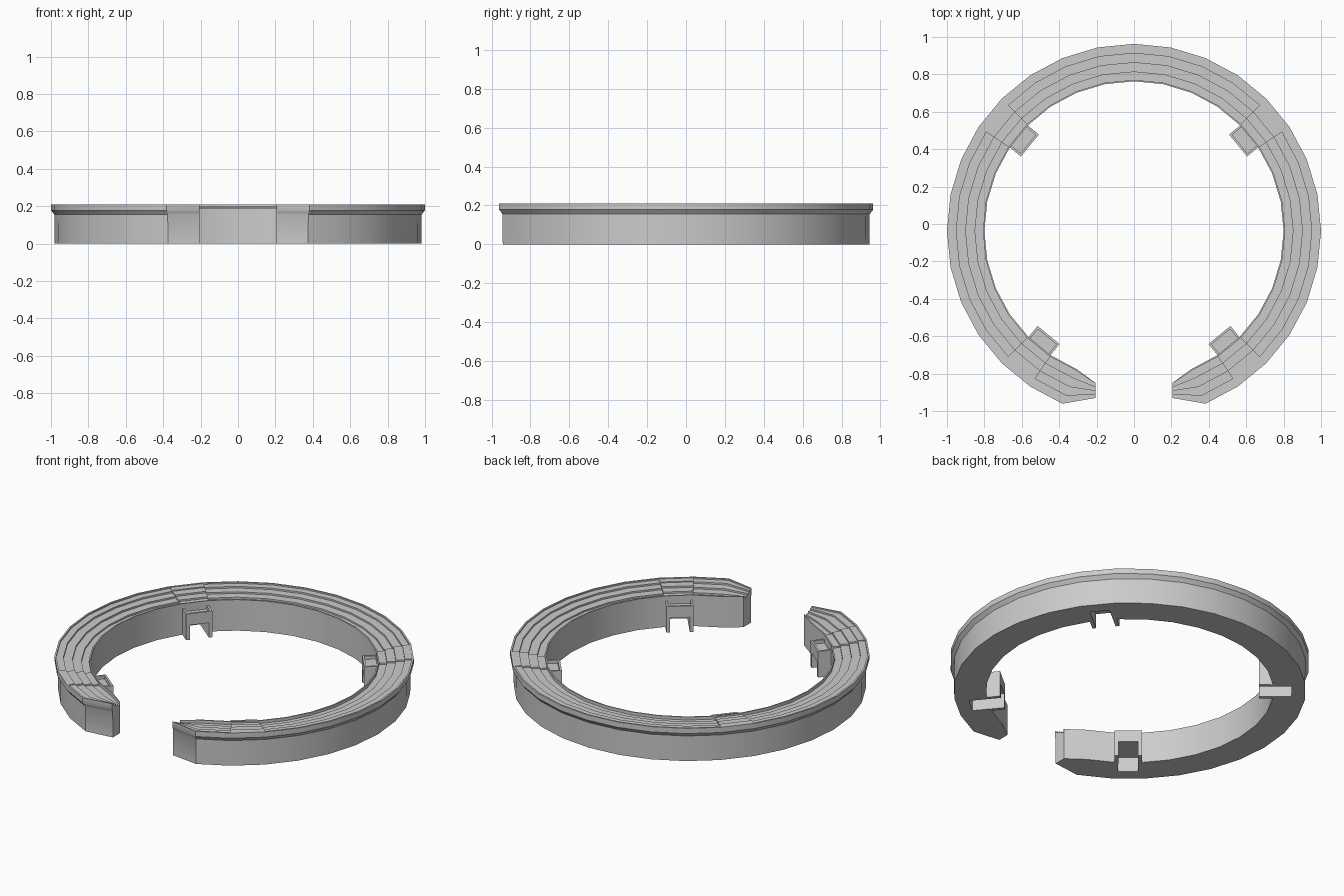
import bpy, bmesh, math
from mathutils import Matrix, Vector

if "Cube" in bpy.data.objects:
    bpy.data.objects.remove(bpy.data.objects["Cube"])

CY = -0.037                      # ring centre in y
STEP = 11.25                     # 32-sided ring
BAYS = (39.375, -50.625)         # angles of the raised bays with portals

# ring cross-section: (radius, z, rise inside a raised bay)
PROFILE = [
    (0.80, 0.0, 0), (0.80, 0.19, 0), (0.808, 0.19, 0),
    (0.808, 0.172, 0.009), (0.85, 0.172, 0.009),
    (0.85, 0.182, 0.009), (0.90, 0.182, 0.009),
    (0.90, 0.192, 0.009), (0.95, 0.192, 0.009),
    (0.95, 0.202, 0.005), (0.99, 0.202, 0.005),
    (0.99, 0.21, 0), (1.0, 0.21, 0),
    (1.0, 0.178, 0), (0.99, 0.166, 0), (0.982, 0.155, 0), (0.98, 0.0, 0),
]


def new_object(name, bm):
    mesh = bpy.data.meshes.new(name)
    bm.to_mesh(mesh)
    bm.free()
    ob = bpy.data.objects.new(name, mesh)
    bpy.context.collection.objects.link(ob)
    return ob


def add_box(bm, angle, r, t, z):
    """Box given by radial, tangential and height ranges at an angle."""
    rot = Matrix.Translation((0, CY, 0)) @ Matrix.Rotation(math.radians(angle), 4, 'Z')
    centre = Vector([(a + b) / 2 for a, b in (r, t, z)])
    size = [b - a for a, b in (r, t, z)]
    mat = rot @ Matrix.Translation(centre) @ Matrix.Diagonal((*size, 1))
    bmesh.ops.create_cube(bm, size=1, matrix=mat)


# all four portal angles
angles = [a for b in BAYS for a in (b, 180 - b)]

# half of the tiered ring, swept section by section
sections = []
for i in range(15):
    a = 90 - i * STEP
    before = any(abs(a + STEP / 2 - b) < 1 for b in BAYS)
    after = any(abs(a - STEP / 2 - b) < 1 for b in BAYS)
    for lift in ([before, after] if before != after else [before]):
        c, s = math.cos(math.radians(a)), math.sin(math.radians(a))
        sections.append([(r * c, CY + r * s, z + lift * k) for r, z, k in PROFILE])
# tapered end at the front gap
sections.append([(0.205, -0.85 - (r - 0.8) * 0.4, z) for r, z, k in PROFILE])

bm = bmesh.new()
loops = [[bm.verts.new(p) for p in sec] for sec in sections]
n = len(PROFILE)
for A, B in zip(loops, loops[1:]):
    for j in range(n):
        k = (j + 1) % n
        bm.faces.new((A[j], A[k], B[k], B[j]))
bm.faces.new(loops[-1])
bmesh.ops.remove_doubles(bm, verts=bm.verts, dist=1e-5)
bmesh.ops.recalc_face_normals(bm, faces=bm.faces)
ring = new_object("tiered_ring", bm)

# passages cut in from the inside and below
bm = bmesh.new()
for a in angles:
    add_box(bm, a, (0.70, 0.90), (-0.055, 0.055), (-0.05, 0.09))
cutter = new_object("passage_cutter", bm)
cutter.hide_render = True

mirror = ring.modifiers.new("mirror", 'MIRROR')
mirror.merge_threshold = 1e-4
cut = ring.modifiers.new("passages", 'BOOLEAN')
cut.object = cutter
cut.operation = 'DIFFERENCE'
cut.solver = 'EXACT'
bpy.context.view_layer.objects.active = ring
ring.select_set(True)
bpy.ops.object.modifier_apply(modifier="mirror")
bpy.ops.object.modifier_apply(modifier="passages")
bpy.data.objects.remove(cutter)
bpy.ops.object.shade_smooth_by_angle(angle=math.radians(30))

# portals: two legs, a lintel and a low parapet
for i, a in enumerate(angles):
    bm = bmesh.new()
    for s in (-1, 1):
        t = sorted((s * 0.055, s * 0.076))
        add_box(bm, a, (0.72, 0.80), t, (0, 0.09))
        t = sorted((s * 0.064, s * 0.076))
        add_box(bm, a, (0.72, 0.80), t, (0.14, 0.16))
    add_box(bm, a, (0.72, 0.80), (-0.076, 0.076), (0.09, 0.14))
    add_box(bm, a, (0.72, 0.732), (-0.064, 0.064), (0.14, 0.16))
    new_object(f"portal_{i + 1}", bm)
